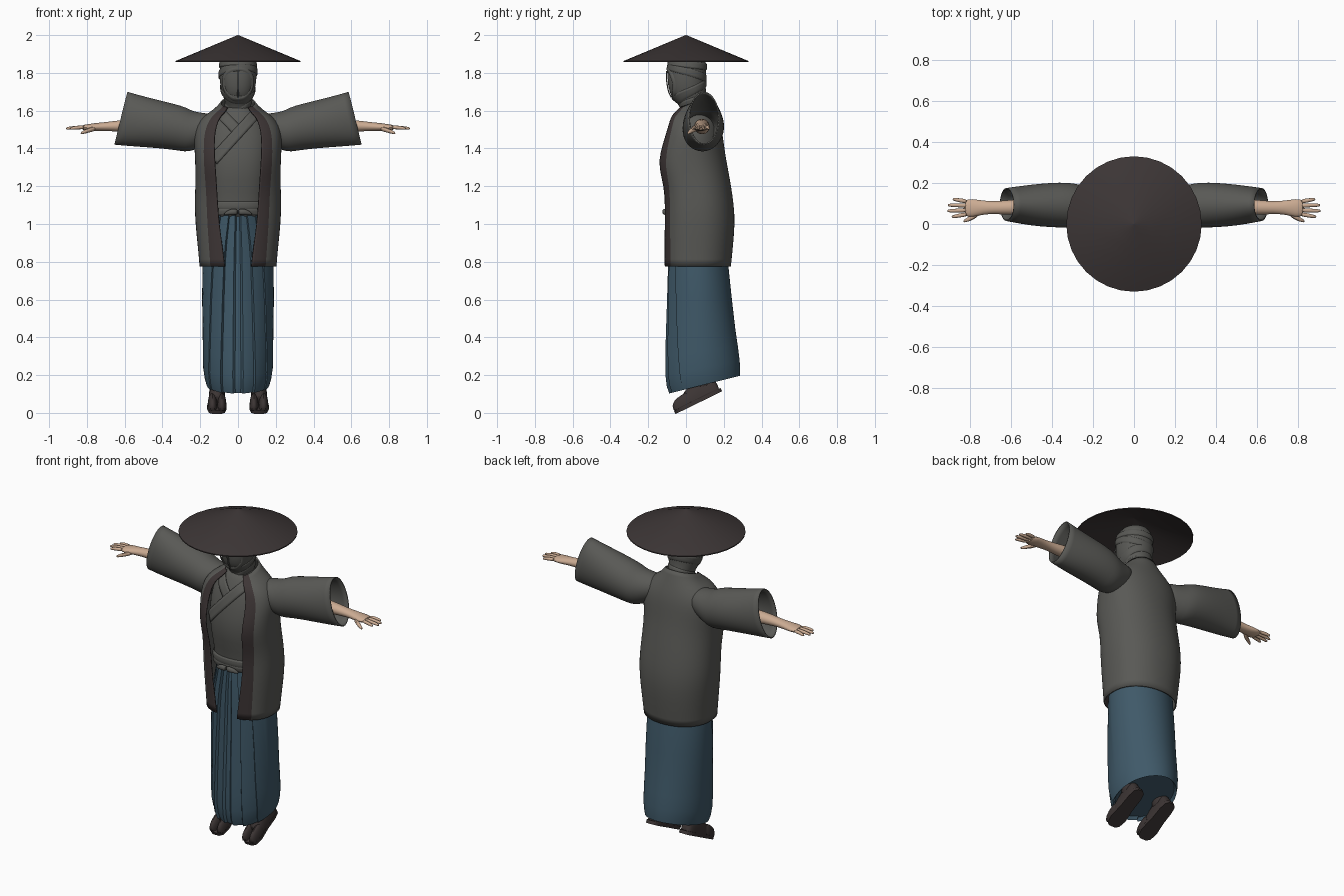
import bpy, bmesh
from math import sin, cos, pi, acos, radians
from mathutils import Matrix, Vector

old = bpy.data.objects.get("Cube")
if old:
    bpy.data.objects.remove(old)


def material(name, rgb):
    m = bpy.data.materials.new(name)
    m.use_nodes = True
    m.diffuse_color = (*rgb, 1)
    m.node_tree.nodes["Principled BSDF"].inputs["Base Color"].default_value = (*rgb, 1)
    return m


GREY = material("grey cloth", (0.1, 0.1, 0.092))
BLUE = material("blue cloth", (0.05, 0.1, 0.14))
DARK = material("dark trim", (0.047, 0.036, 0.036))
STRAW = material("dark straw", (0.045, 0.036, 0.036))
LEATHER = material("dark leather", (0.045, 0.035, 0.034))
SKIN = material("skin", (0.6, 0.41, 0.29))


def loft(name, rings, mats, closed=True, caps=(True, True), subsurf=1, thick=0,
         rule=None, angle=50, matrix=None):
    """Skin a list of equal rings; rule(column) picks a material slot."""
    bm = bmesh.new()
    rows = [[bm.verts.new(p) for p in ring] for ring in rings]
    n = len(rows[0])
    for a, b in zip(rows, rows[1:]):
        for i in range(n if closed else n - 1):
            j = (i + 1) % n
            f = bm.faces.new((a[i], a[j], b[j], b[i]))
            f.material_index = rule(i) if rule else 0
    for row, cap in zip((rows[0], rows[-1]), caps):
        if cap and closed:
            bm.faces.new(row)
    bmesh.ops.recalc_face_normals(bm, faces=bm.faces[:])
    if matrix:
        bm.transform(matrix)
    mesh = bpy.data.meshes.new(name)
    bm.to_mesh(mesh)
    bm.free()
    ob = bpy.data.objects.new(name, mesh)
    bpy.context.collection.objects.link(ob)
    for m in mats:
        mesh.materials.append(m)
    bpy.ops.object.select_all(action="DESELECT")
    bpy.context.view_layer.objects.active = ob
    ob.select_set(True)
    bpy.ops.object.shade_smooth_by_angle(angle=radians(angle))
    if subsurf:
        mod = ob.modifiers.new("smooth", "SUBSURF")
        mod.levels = mod.render_levels = subsurf
        mod.boundary_smooth = "PRESERVE_CORNERS"
    if thick:
        mod = ob.modifiers.new("thickness", "SOLIDIFY")
        mod.thickness, mod.offset = thick, 0
    return ob


def spow(v, e):
    return (1 if v >= 0 else -1) * abs(v) ** e


def at(keys, z):
    """Linear lookup in a table of (z, values...) rows."""
    z = min(max(z, keys[0][0]), keys[-1][0])
    for a, b in zip(keys, keys[1:]):
        if z <= b[0]:
            t = (z - a[0]) / (b[0] - a[0])
            return [p + (q - p) * t for p, q in zip(a, b)]


def body_point(keys, ang, z, grow=0.0, n=2.3, back=2.1):
    """Point of an upright body; angle 0 is the front, n and back its squareness."""
    _, w, yf, yb = at(keys, z)
    h = (yb - yf) / 2 + grow
    e = 2 / (n if cos(ang) > 0 else back)
    return Vector(((w + grow) * spow(sin(ang), e), (yf + yb) / 2 - h * spow(cos(ang), e), z))


def body(name, keys, mat, cols=32):
    rings = [[body_point(keys, 2 * pi * i / cols, k[0]) for i in range(cols)] for k in keys]
    return loft(name, rings, [mat])


def limb(name, keys, mat, side, cols=12, slant=0.0, **kw):
    """Sideways tube; keys are x, y, z, y radius, z radius."""
    rings = []
    for k, (x, y, z, ry, rz) in enumerate(keys):
        lean = slant * k / (len(keys) - 1)
        rings.append([(side * (x - lean * sin(a)), y + ry * cos(a), z + rz * sin(a))
                      for a in (2 * pi * i / cols for i in range(cols))])
    return loft(name, rings, [mat], **kw)


# Conical hat, hollow below
def circle(r, z, n=32):
    return [(r * cos(2 * pi * i / n), r * sin(2 * pi * i / n), z) for i in range(n)]


loft("hat", [circle(0.002, 2.0), circle(0.33, 1.863), circle(0.33, 1.857), circle(0.002, 1.985)],
     [STRAW], subsurf=0, angle=30)

# Wrapped head and neck
HEAD = [(1.56, .07, -.025, .125), (1.62, .062, -.025, .122), (1.66, .073, -.068, .114),
        (1.70, .088, -.09, .104), (1.77, .1, -.1, .104), (1.84, .097, -.096, .108),
        (1.88, .088, -.085, .1), (1.91, .062, -.055, .075)]
body("head", HEAD, GREY)


def wrap(name, zc, tilt, roll, half=0.02):
    rings = []
    for dz, grow in ((-half, .001), (-half * .8, .006), (half * .8, .006), (half, .001)):
        ring = []
        for i in range(32):
            a = 2 * pi * i / 32
            ring.append(body_point(HEAD, a, zc + dz + tilt * cos(a) + roll * sin(a), grow))
        rings.append(ring)
    loft(name, rings, [GREY], caps=(False, False))


wrap("crown_wrap", 1.845, 0.012, 0.0, 0.018)
wrap("brow_wrap", 1.80, 0.03, 0.008)
wrap("chin_wrap", 1.70, -0.045, -0.006, 0.022)
wrap("neck_wrap", 1.635, -0.03, 0.01, 0.02)

# Oval face cover with raised hood edge and centre seam
face_rings = []
for r, grow in ((1.08, .002), (1.0, .007), (.88, .007), (.82, .003)):
    face_rings.append([body_point(HEAD, .95 * r * cos(a), 1.74 + .088 * r * sin(a), grow)
                       for a in (2 * pi * i / 28 for i in range(28))])
loft("hood_edge", face_rings, [GREY], caps=(False, False))
loft("face_seam", [[body_point(HEAD, a, 1.67 + .02 * k, .004) for a in (-.03, 0, .03)]
                   for k in range(8)], [GREY], closed=False, thick=.006)

# Inner robe
TORSO = [(1.0, .155, -.075, .17), (1.08, .155, -.088, .17), (1.16, .16, -.095, .18),
         (1.3, .175, -.13, .19), (1.45, .18, -.105, .17), (1.54, .15, -.078, .15),
         (1.59, .09, -.05, .12), (1.635, .07, -.025, .118)]
body("inner_robe", TORSO, GREY)

# Crossed collar bands lying on the chest
for name, x0, z0, x1, z1, grow in (("under_collar", -.085, 1.58, .02, 1.47, .002),
                                   ("over_collar", .09, 1.58, -.13, 1.34, .005)):
    rows = []
    for k in range(11):
        x, z = x0 + (x1 - x0) * k / 10, z0 + (z1 - z0) * k / 10
        row = []
        for off in (-.022, 0, .022):
            px, pz = x + (off if x1 > x0 else -off) * .8, z + off
            _, w, yf, yb = at(TORSO, pz)
            r = min(abs(px) / (w + grow), .95)
            row.append((px, (yf + yb) / 2 - ((yb - yf) / 2 + grow) * (1 - r ** 2.3) ** (1 / 2.3), pz))
        rows.append(row)
    loft(name, rows, [GREY], closed=False, thick=.006)

# Waist sash and knot
loft("sash", [[body_point(TORSO, 2 * pi * i / 32, z, g) for i in range(32)]
              for z, g in ((1.045, .004), (1.05, .012), (1.075, .013), (1.08, .008),
                           (1.085, .013), (1.115, .01), (1.12, .002))], [GREY], caps=(False, False))
for side in (-1, 1):
    limb("sash_knot", [(0, -.108, 1.062, .012, .014), (.02, -.115, 1.066, .014, .018),
                       (.05, -.11, 1.062, .012, .014), (.075, -.1, 1.052, .005, .006)], GREY, side)

# Skirt with pleats that fan out downward and a hem rising toward the back
SKIRT = [(.1, .166, -.095, .286), (.14, .176, -.108, .287), (.2, .184, -.115, .284),
         (.3, .186, -.115, .274), (.4, .187, -.113, .262), (.6, .19, -.106, .243),
         (.8, .188, -.1, .222), (.9, .175, -.098, .205), (1.0, .152, -.093, .185),
         (1.06, .14, -.088, .17)]
rings = []
for k in SKIRT:
    ring = []
    for i in range(96):
        step = i if i < 48 else i - 96
        a = 2 * pi * step / 96
        p = body_point(SKIRT, a - .4 * k[0] * sin(a), k[0], 0, 2.25, 1.95)
        front = max(0, cos(a))
        fold = abs(step) % 8 / 8
        p.y += .02 * fold * front ** .5 + (.014 if abs(step) < 2 else 0)
        p.z += max(0, .6 - k[0]) / .5 * .25 * max(0, p.y + .1)
        ring.append(p)
    rings.append(ring)
inner = [Vector((p.x * .93, .08 + (p.y - .08) * .93, p.z + .02)) for p in rings[0]]
loft("skirt", [inner] + rings, [BLUE], subsurf=0, angle=35)

# Open coat: z, half width, front, back, trim inner edge, trim outer edge, collar tilt
COAT = [(.775, .2, -.113, .234, .07, .145, 0), (.85, .206, -.115, .242, .078, .15, 0),
        (1.0, .222, -.118, .256, .1, .16, 0), (1.1, .226, -.118, .25, .107, .163, 0),
        (1.2, .222, -.125, .235, .113, .168, 0), (1.3, .222, -.157, .217, .12, .177, 0),
        (1.38, .225, -.148, .202, .125, .18, 0), (1.46, .232, -.12, .192, .125, .178, 0),
        (1.52, .22, -.1, .182, .115, .165, 0), (1.57, .18, -.085, .165, .095, .135, 0),
        (1.62, .12, -.065, .145, .07, .105, .15), (1.67, .088, -.04, .125, .055, .076, .35)]
TRIM, SIDE, NF, NB = 3, 16, 2.6, 2.15
rings = []
for z, w, yf, yb, xi, xo, tilt in COAT:
    yc, h = (yf + yb) / 2, (yb - yf) / 2
    half = []
    for i in range(TRIM):
        x = xi + (xo - xi) * i / TRIM
        half.append((x, yc - h * (1 - (x / w) ** NF) ** (1 / NF)))
    a0 = acos((xo / w) ** (NF / 2))
    for i in range(SIDE + 1):
        a = a0 - (a0 + pi / 2) * i / SIDE
        e = 2 / (NF if a > 0 else NB)
        half.append((w * spow(max(cos(a), 0), e), yc - h * spow(sin(a), e)))
    half[-1] = (0, yb)
    outline = half + [(-x, y) for x, y in reversed(half[:-1])]
    rings.append([(x, y, z + tilt * (y - yb)) for x, y in outline])
last = len(rings[0]) - 1
loft("coat", rings, [GREY, DARK], closed=False, thick=.008,
     rule=lambda i: int(i < TRIM or i >= last - TRIM))

for side, word in ((1, "left"), (-1, "right")):
    # Wide sleeve, forearm and hand
    limb(word + "_sleeve", [(.1, .07, 1.52, .07, .05), (.18, .075, 1.5, .085, .085),
                            (.25, .085, 1.487, .1, .105), (.29, .09, 1.503, .106, .113),
                            (.36, .093, 1.517, .108, .117), (.46, .092, 1.533, .102, .124),
                            (.55, .093, 1.547, .09, .132), (.62, .095, 1.56, .078, .138)],
         GREY, side, cols=24, slant=.034, caps=(True, False), thick=.007)
    limb(word + "_arm", [(.3, .085, 1.51, .045, .045), (.5, .085, 1.52, .042, .04),
                         (.62, .08, 1.519, .036, .032), (.68, .08, 1.517, .031, .025),
                         (.735, .08, 1.514, .034, .023), (.79, .078, 1.511, .046, .019),
                         (.83, .078, 1.51, .043, .014)], SKIN, side, cols=16)
    for finger, y0, y1, tip in (("index", .048, .036, .89), ("middle", .068, .064, .911),
                                ("ring", .09, .092, .909), ("little", .11, .12, .885)):
        limb(f"{word}_{finger}_finger", [(.81, y0, 1.512, .012, .011), (.85, (y0 + y1) / 2, 1.511, .011, .011),
                                         (tip - .012, y1, 1.507, .009, .009), (tip, y1, 1.505, .005, .005)],
             SKIN, side, cols=8)
    limb(word + "_thumb", [(.75, .06, 1.508, .018, .016), (.785, .034, 1.498, .016, .014),
                           (.815, .02, 1.487, .011, .011), (.834, .012, 1.48, .006, .006)], SKIN, side, cols=8)

    # Split-toe shoe tilted toe-down, with a flat sole
    pose = Matrix.Translation((side * .112, .065, .066)) @ Matrix.Rotation(radians(26), 4, "X")
    SOLE = [(-.14, .022), (-.125, .042), (-.08, .052), (0, .043), (.08, .042), (.12, .034), (.135, .016)]
    loft(word + "_sole", [[(w, y, -.012), (w, y, .008), (-w, y, .008), (-w, y, -.012)]
                          for y, w in SOLE], [LEATHER], subsurf=0, matrix=pose)
    for part, xc, share in (("big_toe", -.027, .5), ("outer_toes", .023, .54)):
        rows = [[(side * xc + w * share * cos(a), y, .005 + t * max(0, sin(a)))
                 for a in (2 * pi * i / 12 for i in range(12))]
                for y, w, t in ((-.14, .026, .025), (-.12, .044, .052), (-.07, .052, .064), (-.02, .046, .065))]
        loft(f"{word}_{part}", rows, [LEATHER], matrix=pose)
    rows = [[(w * cos(a), y, .005 + t * max(0, sin(a))) for a in (2 * pi * i / 16 for i in range(16))]
            for y, w, t in ((-.075, .048, .055), (-.03, .046, .08), (.03, .043, .1),
                            (.08, .041, .1), (.115, .035, .085), (.128, .022, .06))]
    loft(word + "_shoe_upper", rows, [LEATHER], matrix=pose)
    shin = [[(side * .11 + .042 * cos(a), .09 + .05 * sin(a), z) for a in (2 * pi * i / 16 for i in range(16))]
            for z in (.12, .17, .26)]
    loft(word + "_ankle", shin, [LEATHER])
